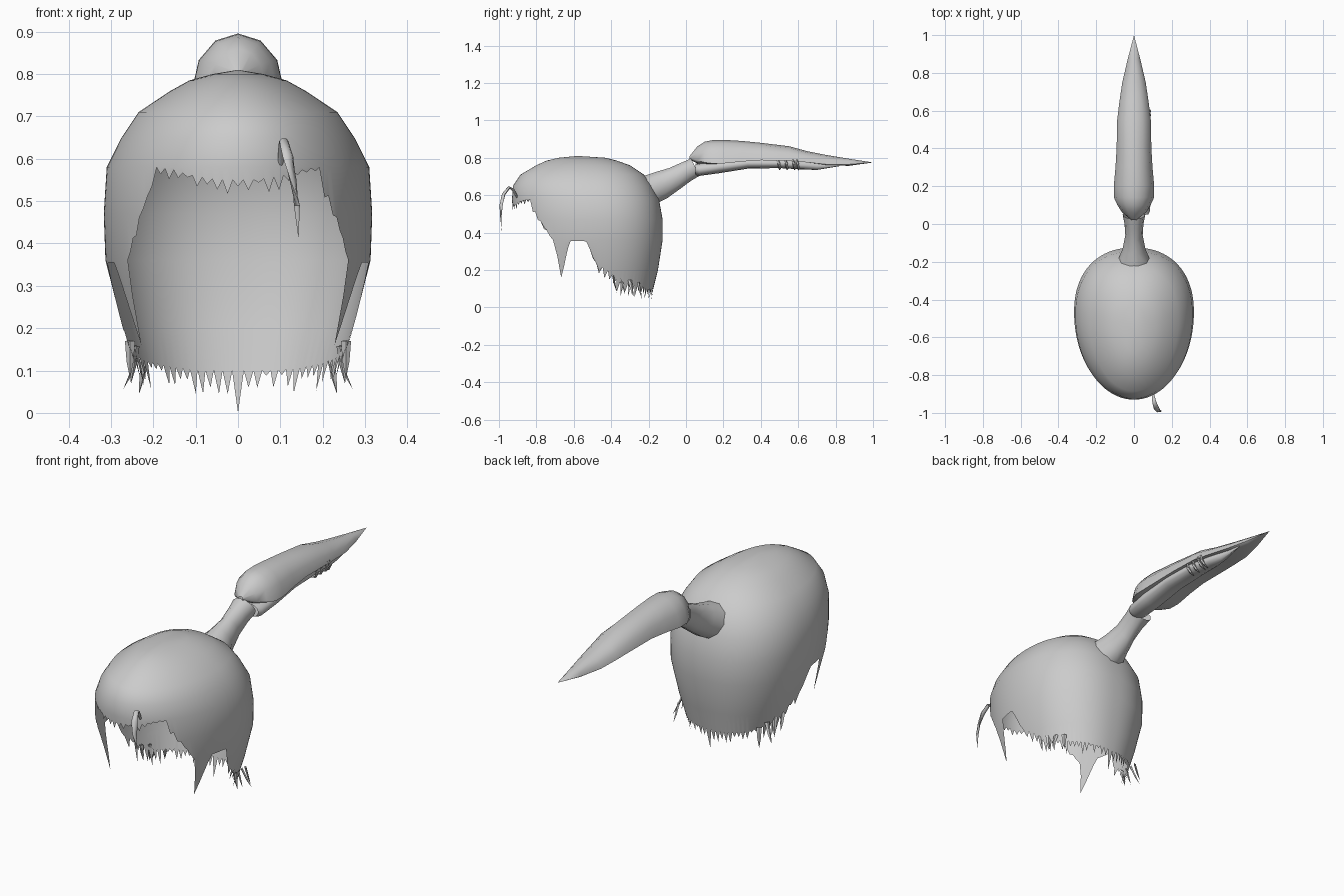
import bpy, bmesh, math, random
from mathutils import Vector

random.seed(4)
mat = bpy.data.materials.new("hair grey")
mat.diffuse_color = (0.6, 0.6, 0.6, 1)


def lerp(table, v):
    """Piecewise linear lookup in rows sorted by their first value."""
    if v <= table[0][0]:
        return table[0][1:]
    for a, b in zip(table, table[1:]):
        if v <= b[0]:
            t = (v - a[0]) / (b[0] - a[0])
            return tuple(p + (q - p) * t for p, q in zip(a[1:], b[1:]))
    return table[-1][1:]


def finish(name, bm, angle=40):
    bmesh.ops.remove_doubles(bm, verts=bm.verts, dist=0.0004)
    bmesh.ops.recalc_face_normals(bm, faces=bm.faces)
    me = bpy.data.meshes.new(name)
    bm.to_mesh(me)
    bm.free()
    me.materials.append(mat)
    ob = bpy.data.objects.new(name, me)
    bpy.context.collection.objects.link(ob)
    bpy.ops.object.select_all(action='DESELECT')
    bpy.context.view_layer.objects.active = ob
    ob.select_set(True)
    bpy.ops.object.shade_smooth_by_angle(angle=math.radians(angle))
    return ob


def skin(bm, rings, closed=True):
    """Join successive rings of points with quads."""
    vs = [[bm.verts.new(p) for p in r] for r in rings]
    n = len(vs[0])
    for a, b in zip(vs, vs[1:]):
        for i in range(n if closed else n - 1):
            j = (i + 1) % n
            bm.faces.new((a[i], a[j], b[j], b[i]))


def tube(bm, path, sides=8):
    """Sweep an ellipse along rows of (x, y, z, half width, half height)."""
    pts = [Vector(p[:3]) for p in path]
    rings = []
    for i, p in enumerate(path):
        d = (pts[min(i + 1, len(pts) - 1)] - pts[max(i - 1, 0)]).normalized()
        side = d.cross(Vector((0, 0, 1)))
        side = side.normalized() if side.length > 0.1 else Vector((1, 0, 0))
        up = side.cross(d)
        rings.append([pts[i] + side * p[3] * math.cos(a) + up * p[4] * math.sin(a)
                      for a in (2 * math.pi * k / sides for k in range(sides))])
    skin(bm, rings)


# Head cap: height -> half width, front y, back y
SHAPE = [(0.0, 0.225, -0.86, -0.19), (0.1, 0.245, -0.87, -0.175),
         (0.2, 0.272, -0.88, -0.15), (0.36, 0.313, -0.91, -0.125),
         (0.47, 0.317, -0.925, -0.125), (0.58, 0.31, -0.93, -0.145),
         (0.65, 0.275, -0.925, -0.18), (0.71, 0.235, -0.885, -0.225),
         (0.76, 0.16, -0.80, -0.30), (0.785, 0.115, -0.745, -0.37),
         (0.80, 0.06, -0.68, -0.43), (0.81, 0.0, -0.58, -0.58)]
# Hem height along the side, with tooth depth
HEM = [(-0.92, 0.55, 0.03), (-0.86, 0.575, 0.03), (-0.825, 0.58, 0.03),
       (-0.81, 0.53, 0.03), (-0.77, 0.45, 0.025), (-0.725, 0.37, 0.01),
       (-0.715, 0.35, 0.0), (-0.69, 0.16, 0.0), (-0.63, 0.355, 0.0),
       (-0.54, 0.355, 0.0), (-0.49, 0.24, 0.03), (-0.42, 0.20, 0.07),
       (-0.35, 0.14, 0.07), (-0.25, 0.12, 0.06), (-0.135, 0.10, 0.05)]


def cap_point(a, z):
    w, yf, yb = lerp(SHAPE, z)
    mid = yf + (yb - yf) * 0.57
    s, c = math.sin(a), math.cos(a)          # angle 0 is the front
    e = 1.0 if c > 0 else 2 / 2.25           # squarer at the back
    x = w * math.copysign(abs(s) ** e, s)
    y = mid - (mid - yf) * c if c > 0 else mid + (yb - mid) * abs(c) ** e
    return Vector((x, y, z))


N = 160
levels = [0.81, 0.80, 0.785, 0.76, 0.71, 0.65, 0.58, 0.47, 0.36, 0.2, 0.1, 0.0]
columns = []
for k in range(N):
    a = 2 * math.pi * k / N
    h, depth = lerp(HEM, cap_point(a, 0.45).y)
    if k % 2 == 0:
        h -= depth * random.choice((0.25, 0.5, 0.8, 1.1))
    if k == N // 2:
        h = 0.0                              # long centre point at the nape
    columns.append([cap_point(a, max(z, h)) for z in levels])
bm = bmesh.new()
skin(bm, columns + [columns[0]], closed=False)
finish("head_cap", bm, 60)

# Loose pointed strands at the lower back corners
bm = bmesh.new()
for sx in (-1, 1):
    for i, out in enumerate((0.0, 0.01, 0.04, 0.015)):
        y = -0.39 + i * 0.045
        x = sx * (0.255 - i * 0.012)
        z = 0.17 - i * 0.012
        tube(bm, [(x, y, z, 0.012, 0.005),
                  (x + sx * out * 0.5, y + 0.01, z - 0.05, 0.008, 0.004),
                  (x + sx * out, y + 0.02, z - 0.09, 0, 0)], 4)
finish("hem_strands", bm)

# Curled wisp over the brow
bm = bmesh.new()
tube(bm, [(0.10, -0.90, 0.585, 0.006, 0.005), (0.104, -0.925, 0.63, 0.009, 0.008),
          (0.108, -0.945, 0.642, 0.011, 0.008), (0.118, -0.975, 0.605, 0.014, 0.008),
          (0.130, -0.988, 0.55, 0.011, 0.007), (0.139, -0.99, 0.49, 0.007, 0.005),
          (0.143, -0.985, 0.41, 0, 0)], 6)
finish("brow_wisp", bm, 60)

# Gathered stem joining the tail to the head
bm = bmesh.new()
tube(bm, [(0, -0.19, 0.63, 0.085, 0.085), (0, -0.13, 0.655, 0.06, 0.08),
          (0, -0.06, 0.69, 0.046, 0.066), (0, 0.0, 0.725, 0.05, 0.058),
          (0, 0.05, 0.75, 0.06, 0.054)], 10)
finish("tail_stem", bm, 60)


def layer(name, x, rows):
    """Domed lock from rows of (y, half width, top z, rim z, underside z)."""
    rings = []
    for y, w, top, rim, low in rows:
        ring = []
        for k in range(12):
            a = 2 * math.pi * k / 12
            s = math.sin(a)
            ring.append((x + w * math.cos(a), y,
                         rim + s * ((top - rim) if s > 0 else (rim - low))))
        rings.append(ring)
    bm = bmesh.new()
    skin(bm, rings)
    finish(name, bm, 50)


# Upper lock with a flat underside, and a slim lock tucked under its right side
layer("tail_upper", 0, [(0.02, 0.012, 0.81, 0.80, 0.79), (0.06, 0.062, 0.86, 0.785, 0.77),
                        (0.10, 0.088, 0.886, 0.775, 0.765), (0.14, 0.106, 0.894, 0.77, 0.765),
                        (0.20, 0.107, 0.896, 0.77, 0.77), (0.30, 0.098, 0.89, 0.78, 0.78),
                        (0.40, 0.092, 0.88, 0.787, 0.787), (0.55, 0.089, 0.862, 0.785, 0.785),
                        (0.65, 0.077, 0.835, 0.775, 0.775), (0.75, 0.062, 0.815, 0.765, 0.76),
                        (0.87, 0.034, 0.795, 0.765, 0.757), (1.0, 0, 0.775, 0.775, 0.775)])
layer("tail_lower", 0.035, [(0.05, 0.04, 0.77, 0.74, 0.71), (0.07, 0.05, 0.77, 0.735, 0.703),
                            (0.18, 0.055, 0.79, 0.75, 0.718), (0.33, 0.052, 0.80, 0.77, 0.742),
                            (0.50, 0.046, 0.80, 0.77, 0.745), (0.62, 0.035, 0.79, 0.76, 0.738),
                            (0.70, 0.02, 0.78, 0.755, 0.735), (0.82, 0, 0.765, 0.76, 0.755)])

# Short curled strands under the right of the tail
bm = bmesh.new()
for y in (0.49, 0.53, 0.57, 0.59):
    tube(bm, [(0.082, y, 0.79, 0.006, 0.006), (0.083, y + 0.008, 0.765, 0.009, 0.008),
              (0.07, y + 0.012, 0.742, 0.007, 0.006), (0.045, y + 0.01, 0.732, 0, 0)], 5)
finish("tail_strands", bm)
